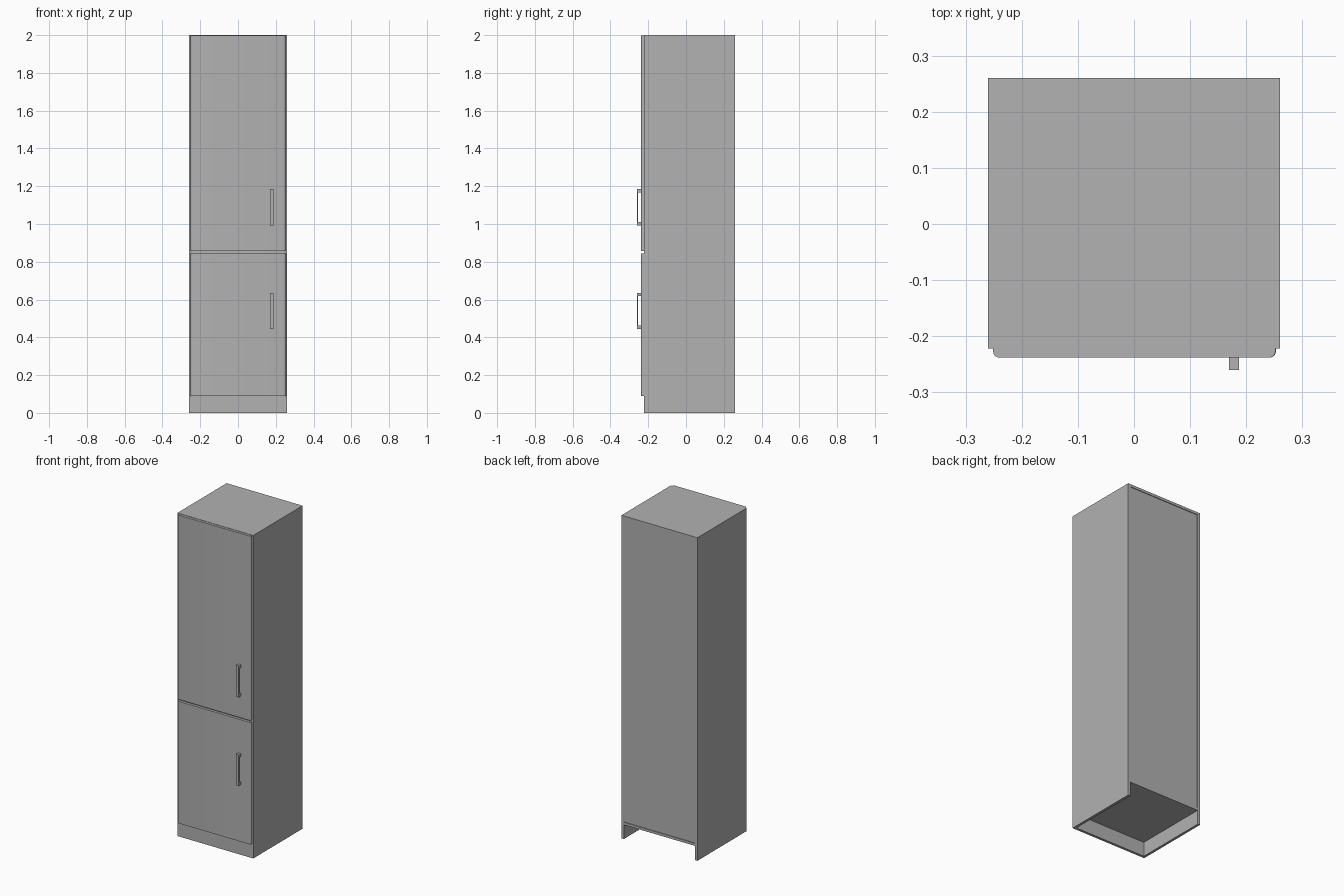
import bpy, bmesh, math
from mathutils import Vector

if "Cube" in bpy.data.objects:
    bpy.data.objects.remove(bpy.data.objects["Cube"])

grey = bpy.data.materials.new("light_grey")
grey.diffuse_color = (0.445, 0.445, 0.445, 1)
grey.use_nodes = True
grey.node_tree.nodes["Principled BSDF"].inputs["Base Color"].default_value = grey.diffuse_color


def box(name, x0, x1, y0, y1, z0, z1):
    mesh = bpy.data.meshes.new(name)
    bm = bmesh.new()
    bmesh.ops.create_cube(bm, size=1)
    for v in bm.verts:
        v.co = Vector(((x0 + x1) / 2 + v.co.x * (x1 - x0),
                       (y0 + y1) / 2 + v.co.y * (y1 - y0),
                       (z0 + z1) / 2 + v.co.z * (z1 - z0)))
    bm.to_mesh(mesh)
    bm.free()
    mesh.materials.append(grey)
    ob = bpy.data.objects.new(name, mesh)
    bpy.context.collection.objects.link(ob)
    return ob


def door(name, x0, x1, z0, z1):
    # flat door with rounded vertical front edges
    ob = box(name, x0, x1, -0.238, -0.222, z0, z1)
    bm = bmesh.new()
    bm.from_mesh(ob.data)
    edges = [e for e in bm.edges
             if all(v.co.y < -0.23 for v in e.verts)
             and abs(e.verts[0].co.z - e.verts[1].co.z) > 0.1]
    bmesh.ops.bevel(bm, geom=edges, offset=0.011, segments=5, profile=0.5,
                    affect='EDGES')
    bm.to_mesh(ob.data)
    bm.free()
    bpy.context.view_layer.objects.active = ob
    ob.select_set(True)
    bpy.ops.object.shade_smooth_by_angle(angle=math.radians(30))
    ob.select_set(False)


def handle(name, z0, z1):
    # thin bar on two square posts
    box(name + "_bar", 0.169, 0.187, -0.26, -0.254, z0, z1)
    for part, a in (("lower", z0), ("upper", z1 - 0.018)):
        box(f"{name}_{part}_post", 0.169, 0.187, -0.254, -0.238, a, a + 0.018)


# Carcass: sides to the floor, top, floor panel, divider, back and plinth
T = 0.016
for side, s in (("left", -1), ("right", 1)):
    xa, xb = sorted((s * 0.26, s * (0.26 - T)))
    box(side + "_side_panel", xa, xb, -0.222, 0.26, 0, 2)
X = 0.26 - T
box("top_panel", -X, X, -0.222, 0.26, 2 - T, 2)
box("bottom_panel", -X, X, -0.222, 0.26, 0.088, 0.088 + T)
box("divider_shelf", -X, X, -0.222, 0.25, 0.843, 0.843 + T)
box("back_panel", -X, X, 0.25, 0.256, 0.088 + T, 2 - T)
box("plinth", -X, X, -0.222, -0.222 + T, 0, 0.088)

# Doors and handles
door("lower_door", -0.251, 0.253, 0.09, 0.845)
door("upper_door", -0.251, 0.252, 0.857, 1.998)
handle("lower_handle", 0.444, 0.636)
handle("upper_handle", 0.992, 1.186)
